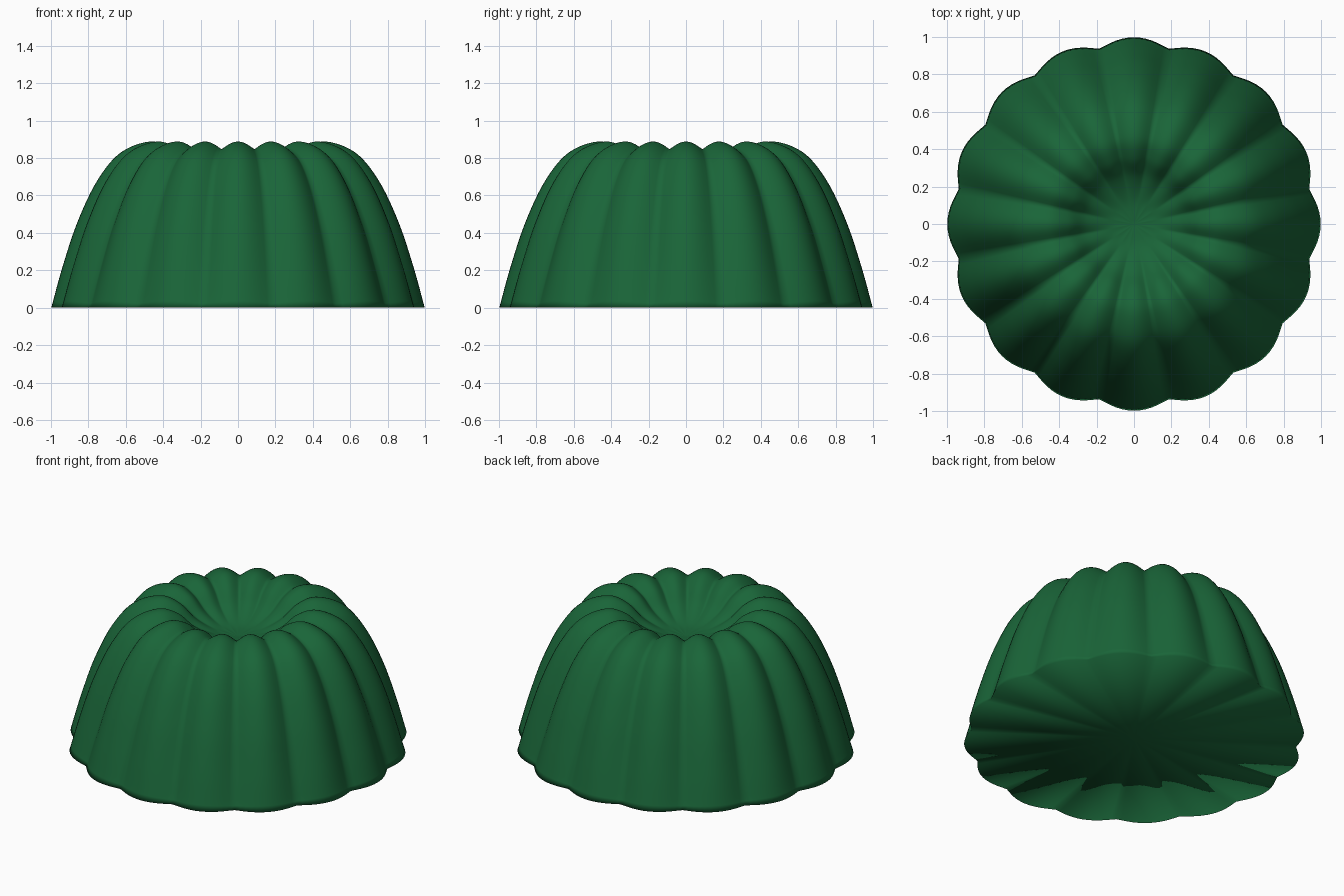
import bpy, bmesh, math
from mathutils import Vector
from mathutils.geometry import interpolate_bezier

if "Cube" in bpy.data.objects:
    bpy.data.objects.remove(bpy.data.objects["Cube"])

LOBES, SEG = 16, 192

# Crest profile from rim to dimple: radius, height, flute depth
KEYS = [(1.0, 0.0, 0.045), (0.94, 0.22, 0.055), (0.86, 0.46, 0.06),
        (0.755, 0.68, 0.06), (0.63, 0.83, 0.055), (0.47, 0.89, 0.045),
        (0.35, 0.85, 0.035), (0.25, 0.755, 0.016), (0.13, 0.695, 0.0),
        (0.0, 0.68, 0.0)]


def smooth_path(keys, steps):
    """Catmull-Rom curve through the keys."""
    p = [Vector(k) for k in keys]
    p = [2 * p[0] - p[1]] + p + [2 * p[-1] - p[-2]]
    out = []
    for a, b, c, d in zip(p, p[1:], p[2:], p[3:]):
        out += interpolate_bezier(b, b + (c - a) / 6, c - (d - b) / 6, c, steps + 1)[:-1]
    return out


path = smooth_path(KEYS, 6)

# Fluted body: each ring is pushed inward along the profile normal
bm = bmesh.new()
rings = []
for i, (r, z, depth) in enumerate(path):
    a, b = path[max(i - 1, 0)], path[min(i + 1, len(path) - 1)]
    n = Vector((b[1] - a[1], a[0] - b[0])).normalized()
    if i == 0:
        n = Vector((1, 0))
    ring = []
    for s in range(SEG):
        t = 2 * math.pi * s / SEG
        wave = 1.04 - math.sqrt(math.cos(LOBES * t / 2) ** 2 + 0.04 ** 2 * 2)
        off = depth * max(wave, 0)
        rr, zz = r - n.x * off, z - n.y * off
        ring.append(bm.verts.new((rr * math.cos(t), rr * math.sin(t), zz)))
    rings.append(ring)
for lo, hi in zip(rings, rings[1:]):
    for s in range(SEG):
        k = (s + 1) % SEG
        bm.faces.new((lo[s], lo[k], hi[k], hi[s]))

# Dimple centre and flat underside, both closed with a fan
top = bm.verts.new((0, 0, 0.68))
base = bm.verts.new((0, 0, 0))
for s in range(SEG):
    k = (s + 1) % SEG
    bm.faces.new((rings[-1][s], rings[-1][k], top))
    bm.faces.new((rings[0][k], rings[0][s], base))
for f in bm.faces:
    f.smooth = True

mesh = bpy.data.meshes.new("fluted_mould")
bm.to_mesh(mesh)
bm.free()
obj = bpy.data.objects.new("fluted_mould", mesh)
bpy.context.collection.objects.link(obj)

mat = bpy.data.materials.new("dark_green")
mat.diffuse_color = (0.01, 0.13, 0.04, 1)
mat.use_nodes = True
mat.node_tree.nodes["Principled BSDF"].inputs["Base Color"].default_value = mat.diffuse_color
mesh.materials.append(mat)
